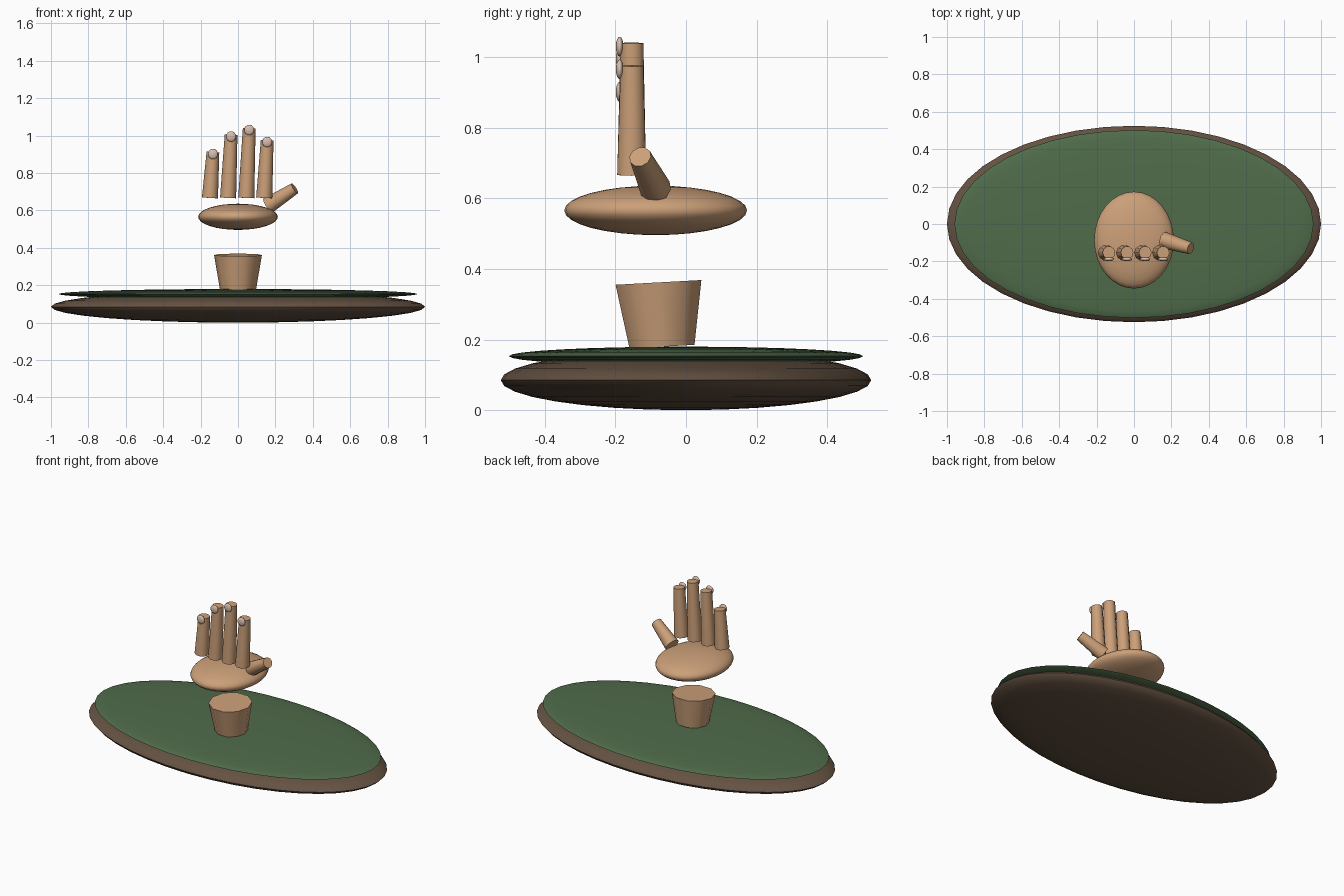
import bpy
from math import pi, radians
from mathutils import Vector

if "Cube" in bpy.data.objects:
    bpy.data.objects.remove(bpy.data.objects["Cube"])


def material(name, rgb):
    m = bpy.data.materials.new(name)
    m.diffuse_color = (*rgb, 1)
    m.use_nodes = True
    m.node_tree.nodes["Principled BSDF"].inputs["Base Color"].default_value = m.diffuse_color
    return m


SOIL = material("soil", (0.13, 0.085, 0.055))
GRASS = material("grass", (0.08, 0.15, 0.07))
SKIN = material("skin", (0.60, 0.35, 0.19))
NAIL = material("nail", (0.70, 0.52, 0.42))


def finish(name, mat, angle):
    ob = bpy.context.object
    ob.name = name
    ob.data.materials.append(mat)
    bpy.ops.object.transform_apply(location=False, rotation=False, scale=True)
    bpy.ops.object.shade_smooth_by_angle(angle=radians(angle))
    return ob


def ellipsoid(name, centre, radii, mat, segments=32, rings=16):
    bpy.ops.mesh.primitive_uv_sphere_add(segments=segments, ring_count=rings,
                                         radius=1, location=centre)
    bpy.context.object.scale = radii
    return finish(name, mat, 60)


def tapered(name, start, end, r1, r2, mat, sides=10):
    a, b = Vector(start), Vector(end)
    d = b - a
    bpy.ops.mesh.primitive_cone_add(vertices=sides, radius1=r1, radius2=r2,
                                    depth=d.length)
    ob = bpy.context.object
    # put a corner on the x axis, then aim along the limb
    ob.rotation_euler.z = pi / 2
    bpy.ops.object.transform_apply(location=False, rotation=True, scale=False)
    ob.rotation_euler = Vector((0, 0, 1)).rotation_difference(d).to_euler()
    ob.location = (a + b) / 2
    return finish(name, mat, 40)


# Oval ground mound: soil with a thin grass cap
ellipsoid("soil_base", (0, 0, 0.085), (1, 0.525, 0.085), SOIL, 40)
ellipsoid("grass_cap", (0, 0, 0.153), (0.96, 0.502, 0.027), GRASS, 40)

# Wrist stump rising from the ground, and the floating palm
tapered("wrist", (0, -0.068, 0.18), (0, -0.078, 0.362), 0.097, 0.128, SKIN)
ellipsoid("palm", (0, -0.086, 0.566), (0.213, 0.259, 0.07), SKIN)

# Four fingers leaning slightly sideways, each with a nail in front
fingers = [("little", -0.15, 0.912), ("ring", -0.053, 1.005),
           ("middle", 0.044, 1.04), ("index", 0.14, 0.976)]
for label, x, top in fingers:
    tapered(label + "_finger", (x, -0.154, 0.667), (x + 0.016, -0.153, top),
            0.043, 0.034, SKIN)
    ellipsoid(label + "_nail", (x + 0.016, -0.188, top - 0.01),
              (0.027, 0.011, 0.028), NAIL, 16, 8)

# Thumb angled out to the side
tapered("thumb", (0.16, -0.086, 0.626), (0.303, -0.13, 0.718), 0.045, 0.032, SKIN)
